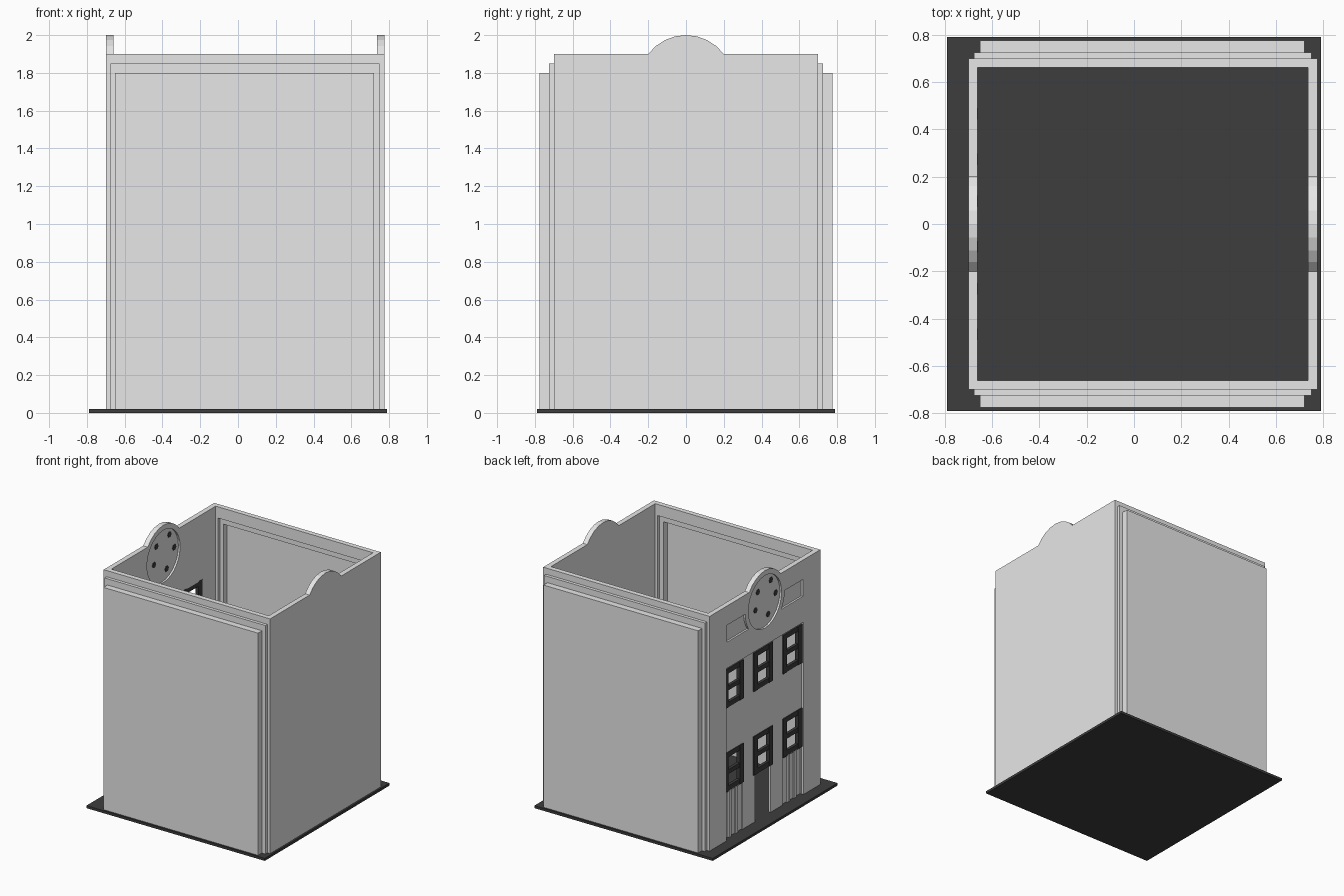
import bpy, bmesh, math

if "Cube" in bpy.data.objects:
    bpy.data.objects.remove(bpy.data.objects["Cube"])

def material(name, v):
    m = bpy.data.materials.new(name)
    m.diffuse_color = (v, v, v, 1)
    m.use_nodes = True
    m.node_tree.nodes["Principled BSDF"].inputs["Base Color"].default_value = m.diffuse_color
    return m

GREY = material("pale_grey", 0.8)
DARK = material("charcoal", 0.047)

def prism(name, pts, axis, lo, hi, mat):
    """Extrude an outline of (horizontal, z) points along x or y."""
    bm = bmesh.new()
    place = (lambda a, z, d: (d, a, z)) if axis == 'x' else (lambda a, z, d: (a, d, z))
    face = bm.faces.new([bm.verts.new(place(a, z, lo)) for a, z in pts])
    ext = bmesh.ops.extrude_face_region(bm, geom=[face])
    for v in ext['geom']:
        if isinstance(v, bmesh.types.BMVert):
            setattr(v.co, axis, hi)
    bmesh.ops.recalc_face_normals(bm, faces=bm.faces[:])
    me = bpy.data.meshes.new(name)
    bm.to_mesh(me)
    bm.free()
    me.materials.append(mat)
    ob = bpy.data.objects.new(name, me)
    bpy.context.collection.objects.link(ob)
    return ob

def rect(a0, a1, z0, z1):
    return [(a0, z0), (a1, z0), (a1, z1), (a0, z1)]

def arc(r, a0, a1, n, cy=0.0, cz=1.75):
    return [(cy + r * math.cos(math.radians(a0 + (a1 - a0) * i / n)),
             cz + r * math.sin(math.radians(a0 + (a1 - a0) * i / n))) for i in range(n + 1)]

def circle(r, n, cy=0.0, cz=1.75):
    return arc(r, 0, 360, n, cy, cz)[:-1]

def frame(o0, o1, otop, i0, i1, itop, z0=0.01):
    """Upside-down U outline: outer edge, then inner edge."""
    return [(o0, z0), (o0, otop), (o1, otop), (o1, z0),
            (i1, z0), (i1, itop), (i0, itop), (i0, z0)]

def cut(target, cutters):
    bpy.context.view_layer.objects.active = target
    for c in cutters:
        m = target.modifiers.new("cut", 'BOOLEAN')
        m.operation, m.solver, m.object = 'DIFFERENCE', 'EXACT', c
        bpy.ops.object.modifier_apply(modifier=m.name)
        bpy.data.objects.remove(c)

# Base slab
prism("base_slab", rect(-0.79, 0.79, 0, 0.02), 'x', -0.79, 0.79, DARK)

# Front and back walls: stepped hollow shells
for s, side in ((-1, "front"), (1, "back")):
    prism(side + "_wall_outer_frame", frame(-0.70, 0.775, 1.90, -0.64, 0.715, 1.81),
          'y', s * 0.66, s * 0.70, GREY)
    prism(side + "_wall_middle_frame", frame(-0.675, 0.75, 1.85, -0.61, 0.68, 1.76),
          'y', s * 0.685, s * 0.725, GREY)
    prism(side + "_wall_inner_frame", frame(-0.65, 0.72, 1.80, -0.61, 0.68, 1.76),
          'y', s * 0.725, s * 0.775, GREY)
    prism(side + "_wall_panel", rect(-0.61, 0.68, 0.01, 1.76),
          'y', s * 0.735, s * 0.775, GREY)

# Side walls with a rounded crest
a = math.degrees(math.asin(0.15 / 0.25))
crest = [(-0.66, 0.01), (0.66, 0.01), (0.66, 1.90)] + arc(0.25, a, 180 - a, 8) + [(-0.66, 1.90)]
prism("right_wall", crest, 'x', 0.735, 0.775, GREY)
facade = prism("facade_wall", crest, 'x', -0.70, -0.66, GREY)

# Facade cut-outs: storefront recess, sign recesses, round opening, door, windows
WINDOWS = [(y, z) for y in (-0.37, 0, 0.37) for z in (0.40, 1.07)]
cutters = [prism("cutter", rect(-0.49, 0.49, -0.1, 1.40), 'x', -0.75, -0.68, GREY)]
for s in (-1, 1):
    edge = arc(0.25, -34.06, -1.15, 5)
    sign = [(s * y, z) for y, z in edge + [(0.48, edge[-1][1]), (0.48, edge[0][1])]]
    cutters.append(prism("cutter", sign, 'x', -0.75, -0.685, GREY))
    cutters.append(prism("cutter", rect(s * 0.37 - 0.117, s * 0.37 + 0.117, -0.1, 0.39),
                         'x', -0.75, -0.67, GREY))
cutters.append(prism("cutter", circle(0.21, 28), 'x', -0.75, -0.6, GREY))
cutters.append(prism("cutter", rect(-0.10, 0.10, -0.1, 0.395), 'x', -0.75, -0.6, GREY))
for y, z in WINDOWS:
    cutters.append(prism("cutter", rect(y - 0.117, y + 0.117, z + 0.005, z + 0.305),
                         'x', -0.75, -0.6, GREY))
cut(facade, cutters)

# Open window frames with a middle bar
for y, z in WINDOWS:
    for s in (-1, 1):
        prism("window_side", rect(y + s * 0.072, y + s * 0.12, z, z + 0.31),
              'x', -0.688, -0.658, DARK)
    for z0, h in ((0, 0.04), (0.135, 0.035), (0.27, 0.04)):
        prism("window_bar", rect(y - 0.072, y + 0.072, z + z0, z + z0 + h),
              'x', -0.685, -0.661, DARK)

# Ribs in the panels under the lower side windows
for c in (-0.37, 0.37):
    for o in (-0.04, 0.04):
        prism("panel_rib", rect(c + o - 0.015, c + o + 0.015, 0.01, 0.395),
              'x', -0.682, -0.665, GREY)

# Round plate in the crest with small dark marks on both sides
prism("round_plate", circle(0.212, 28), 'x', -0.685, -0.675, GREY)
for h, v in ((0.095, 0.135), (-0.07, 0.10), (0.155, 0.01), (-0.10, -0.035), (0.06, -0.125)):
    prism("plate_mark_outside", circle(0.024, 6, -h, 1.75 + v), 'x', -0.689, -0.685, DARK)
    prism("plate_mark_inside", circle(0.024, 6, h, 1.75 + v), 'x', -0.675, -0.671, DARK)
